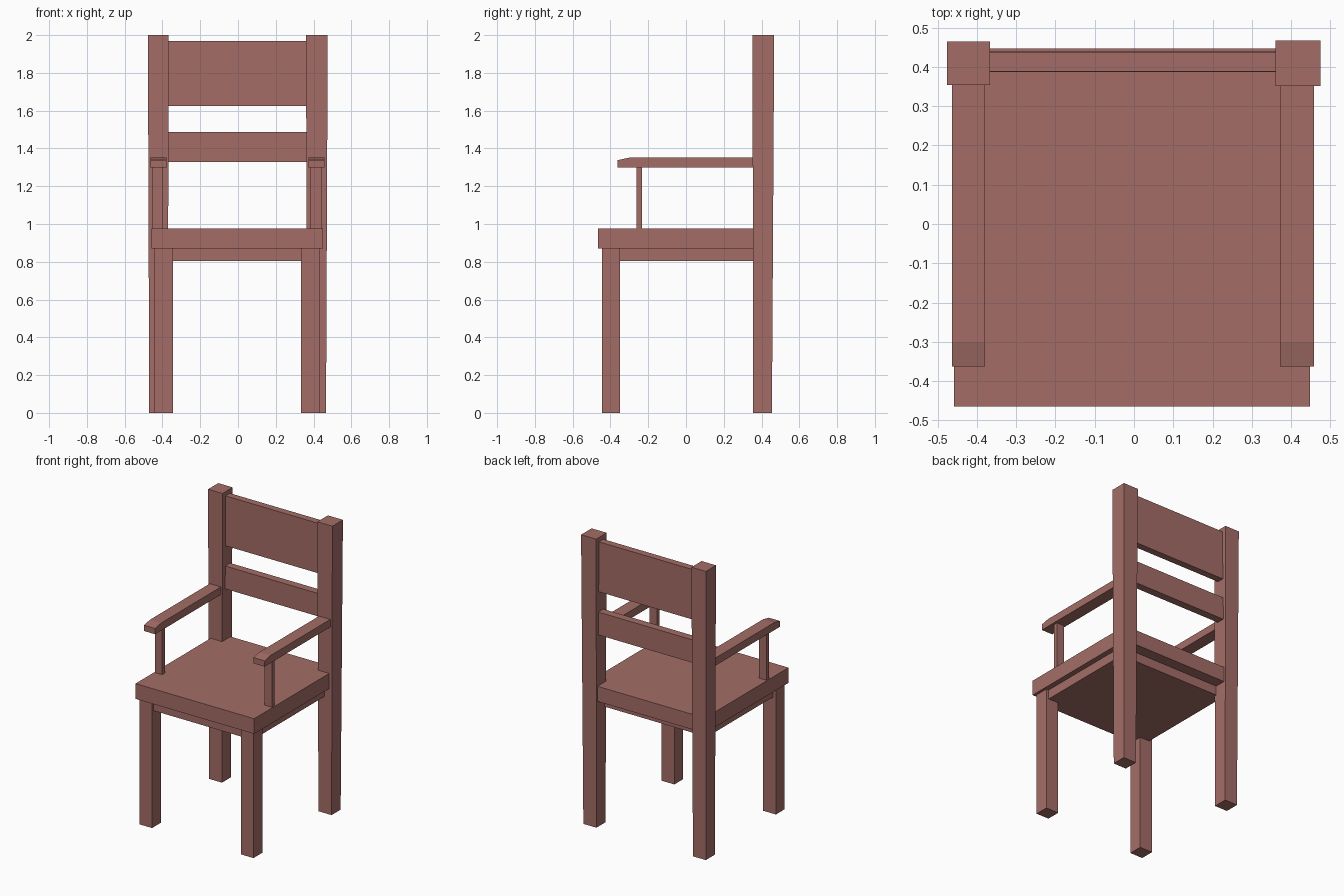
import bpy

if "Cube" in bpy.data.objects:
    bpy.data.objects.remove(bpy.data.objects["Cube"])

wood = bpy.data.materials.new("red brown wood")
wood.diffuse_color = (0.37, 0.152, 0.135, 1)
wood.use_nodes = True
wood.node_tree.nodes["Principled BSDF"].inputs["Base Color"].default_value = wood.diffuse_color


def mesh_object(name, verts, faces):
    me = bpy.data.meshes.new(name)
    me.from_pydata(verts, [], faces)
    me.materials.append(wood)
    ob = bpy.data.objects.new(name, me)
    bpy.context.collection.objects.link(ob)
    return ob


def block(name, x, y, z, top_x=None, top_y=None):
    """Box from ranges; optional different top rectangle for a taper."""
    verts = []
    for (x0, x1), (y0, y1), h in ((x, y, z[0]), (top_x or x, top_y or y, z[1])):
        verts += [(x0, y0, h), (x1, y0, h), (x1, y1, h), (x0, y1, h)]
    faces = [(3, 2, 1, 0), (4, 5, 6, 7)]
    faces += [(i, (i + 1) % 4, (i + 1) % 4 + 4, i + 4) for i in range(4)]
    return mesh_object(name, verts, faces)


def side_profile(name, x, pts):
    """Extrude a (y, z) outline along x."""
    n = len(pts)
    verts = [(xx, y, z) for xx in x for y, z in pts]
    faces = [tuple(reversed(range(n))), tuple(range(n, 2 * n))]
    faces += [(i, (i + 1) % n, (i + 1) % n + n, i + n) for i in range(n)]
    return mesh_object(name, verts, faces)


# seat and the apron under it
block("seat", (-0.458, 0.449), (-0.465, 0.447), (0.87, 0.975))
block("apron", (-0.42, 0.412), (-0.43, 0.37), (0.805, 0.87))

# back posts, slightly thicker at the top
block("back_post_left", (-0.47, -0.372), (0.356, 0.455), (0, 2),
      (-0.477, -0.367), (0.354, 0.465))
block("back_post_right", (0.366, 0.466), (0.356, 0.455), (0, 2),
      (0.36, 0.475), (0.352, 0.467))

# back slats
block("upper_slat", (-0.38, 0.375), (0.389, 0.437), (1.625, 1.97))
block("lower_slat", (-0.38, 0.375), (0.387, 0.441), (1.328, 1.486))

# front legs
for side, x in (("left", (-0.442, -0.345)), ("right", (0.334, 0.431))):
    block("front_leg_" + side, x, (-0.446, -0.35), (0, 0.87))

# armrests with sloped noses, and their supports
arm = [(-0.363, 1.298), (0.37, 1.298), (0.37, 1.351), (-0.30, 1.351), (-0.363, 1.338)]
for side, x, sx in (("left", (-0.464, -0.379), (-0.452, -0.397)),
                    ("right", (0.372, 0.458), (0.385, 0.442))):
    side_profile("armrest_" + side, x, arm)
    block("arm_support_" + side, sx, (-0.262, -0.232), (0.975, 1.3))
